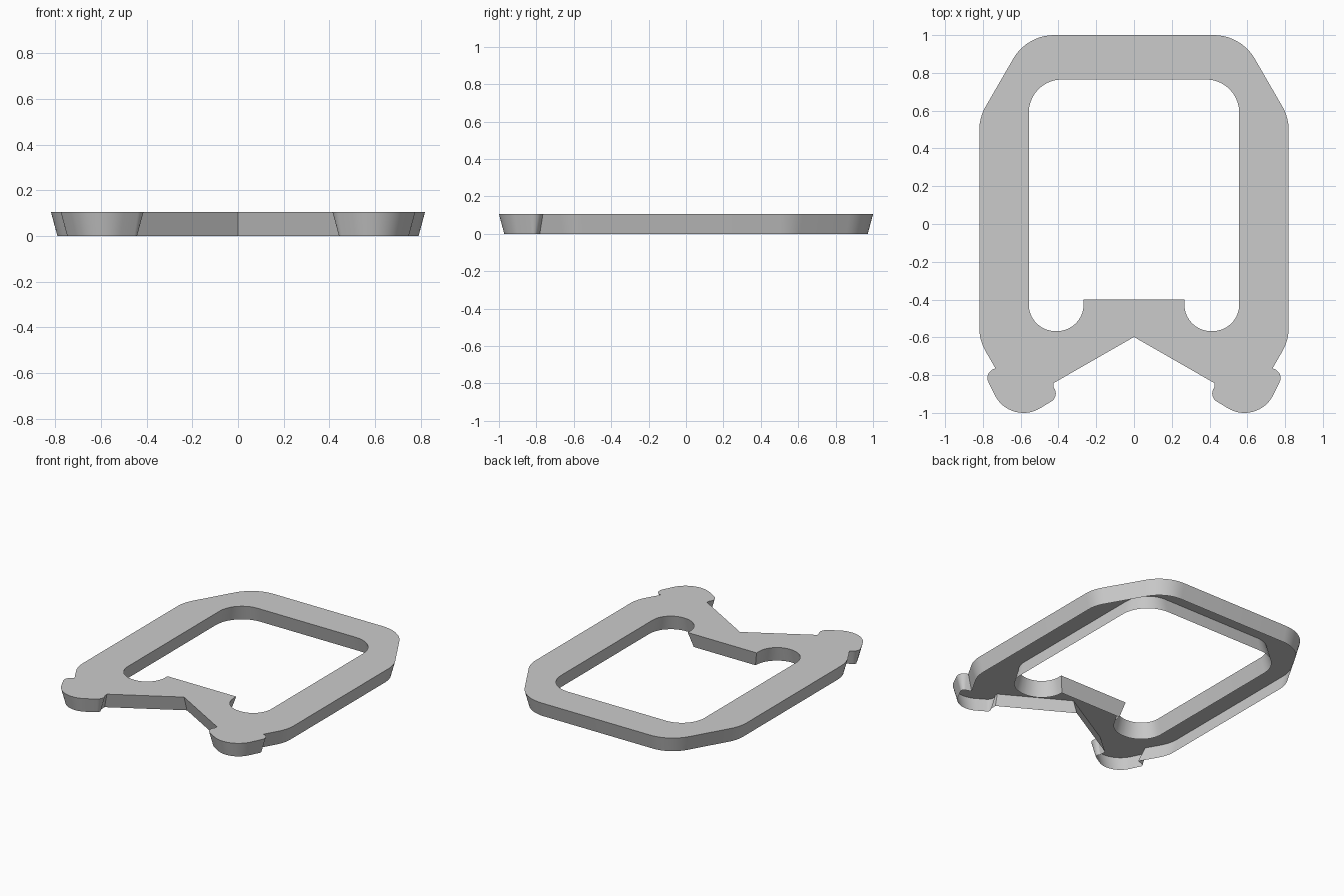
import bpy, bmesh
from math import sin, cos, radians, tan
from mathutils import Vector

HEIGHT = 0.105
DRAFT = HEIGHT * tan(radians(15))

cube = bpy.data.objects.get("Cube")
if cube:
    bpy.data.objects.remove(cube, do_unlink=True)


def arc(x, y, r, start, end, steps):
    """Points on an arc, angles in degrees."""
    angles = [radians(start + (end - start) * i / steps) for i in range(steps + 1)]
    return [Vector((x + r * cos(a), y + r * sin(a))) for a in angles]


def fillet(before, corner, after, r, steps=10):
    """Round a corner between two straight edges."""
    p, a, b = Vector(corner), Vector(before), Vector(after)
    u, v = (a - p).normalized(), (b - p).normalized()
    half = u.angle(v) / 2
    centre = p + (u + v).normalized() * (r / sin(half))
    s = (p + u * (r / tan(half)) - centre).normalized()
    e = (p + v * (r / tan(half)) - centre).normalized()
    sweep = s.angle(e)
    points = []
    for i in range(steps + 1):
        t = sweep * i / steps
        points.append(centre + (s * sin(sweep - t) + e * sin(t)) * (r / sin(sweep)))
    return points


def mirrored(half):
    """Close a half outline whose first and last points lie on x = 0."""
    other = [Vector((-p.x, p.y)) for p in reversed(half) if abs(p.x) > 1e-5]
    return half + other


def inset(loop, d):
    """Mitred offset to the right of the direction of travel."""
    result = []
    for i, p in enumerate(loop):
        e1 = (p - loop[i - 1]).normalized()
        e2 = (loop[(i + 1) % len(loop)] - p).normalized()
        n1, n2 = Vector((e1.y, -e1.x)), Vector((e2.y, -e2.x))
        result.append(p + (n1 + n2) * (d / (1 + n1.dot(n2))))
    return result


# Outer outline: shoulder, side, foot with two rounded lugs, V notch
shoulder, upper, lower, ankle = (0.567, 1), (0.819, 0.564), (0.819, -0.616), (0.733, -0.765)
outer = [Vector((0, 1))]
outer += fillet((0, 1), shoulder, upper, 0.25)
outer += fillet(shoulder, upper, lower, 0.25)
outer += fillet(upper, lower, ankle, 0.25)
outer += [Vector(ankle)]
outer += arc(0.726, -0.815, 0.05, 70, -30, 10)
outer += arc(0.585, -0.83, 0.17, -30, -120, 14)
outer += arc(0.464, -0.897, 0.05, -120, -220, 10)
outer += [Vector((0.427, -0.843)), Vector((0, -0.598))]

# Window: rounded corners, with a square tab rising between two round pockets
top, bottom, side, tab, tab_top = 0.765, -0.567, 0.557, 0.267, -0.401
window = [Vector((0, top))]
window += fillet((0, top), (side, top), (side, 0), 0.175)
window += fillet((side, 0), (side, bottom), (tab, bottom), 0.14)
window += fillet((side, bottom), (tab, bottom), (tab, tab_top), 0.14)
window += [Vector((tab, tab_top)), Vector((0, tab_top))]

# Thin shell, open underneath: drafted walls hanging from a flat top
bm = bmesh.new()
rim = []
for loop in (mirrored(outer), mirrored(window)[::-1]):
    low = [bm.verts.new((p.x, p.y, 0)) for p in inset(loop, DRAFT)]
    high = [bm.verts.new((p.x, p.y, HEIGHT)) for p in loop]
    for i in range(len(loop)):
        j = (i + 1) % len(loop)
        bm.faces.new((low[i], high[i], high[j], low[j]))
        rim.append(bm.edges.get((high[i], high[j])))
bmesh.ops.triangle_fill(bm, edges=rim, use_beauty=True, use_dissolve=False, normal=(0, 0, 1))

mesh = bpy.data.meshes.new("frame_plate")
bm.to_mesh(mesh)
bm.free()
plate = bpy.data.objects.new("frame_plate", mesh)
bpy.context.collection.objects.link(plate)

# Plain grey finish
grey = bpy.data.materials.new("plain_grey")
grey.use_nodes = True
grey.diffuse_color = (0.6, 0.6, 0.6, 1)
grey.node_tree.nodes["Principled BSDF"].inputs["Base Color"].default_value = grey.diffuse_color
mesh.materials.append(grey)

# Smooth curved walls, crisp rims
bpy.ops.object.select_all(action="DESELECT")
plate.select_set(True)
bpy.context.view_layer.objects.active = plate
bpy.ops.object.shade_smooth_by_angle(angle=radians(25))
